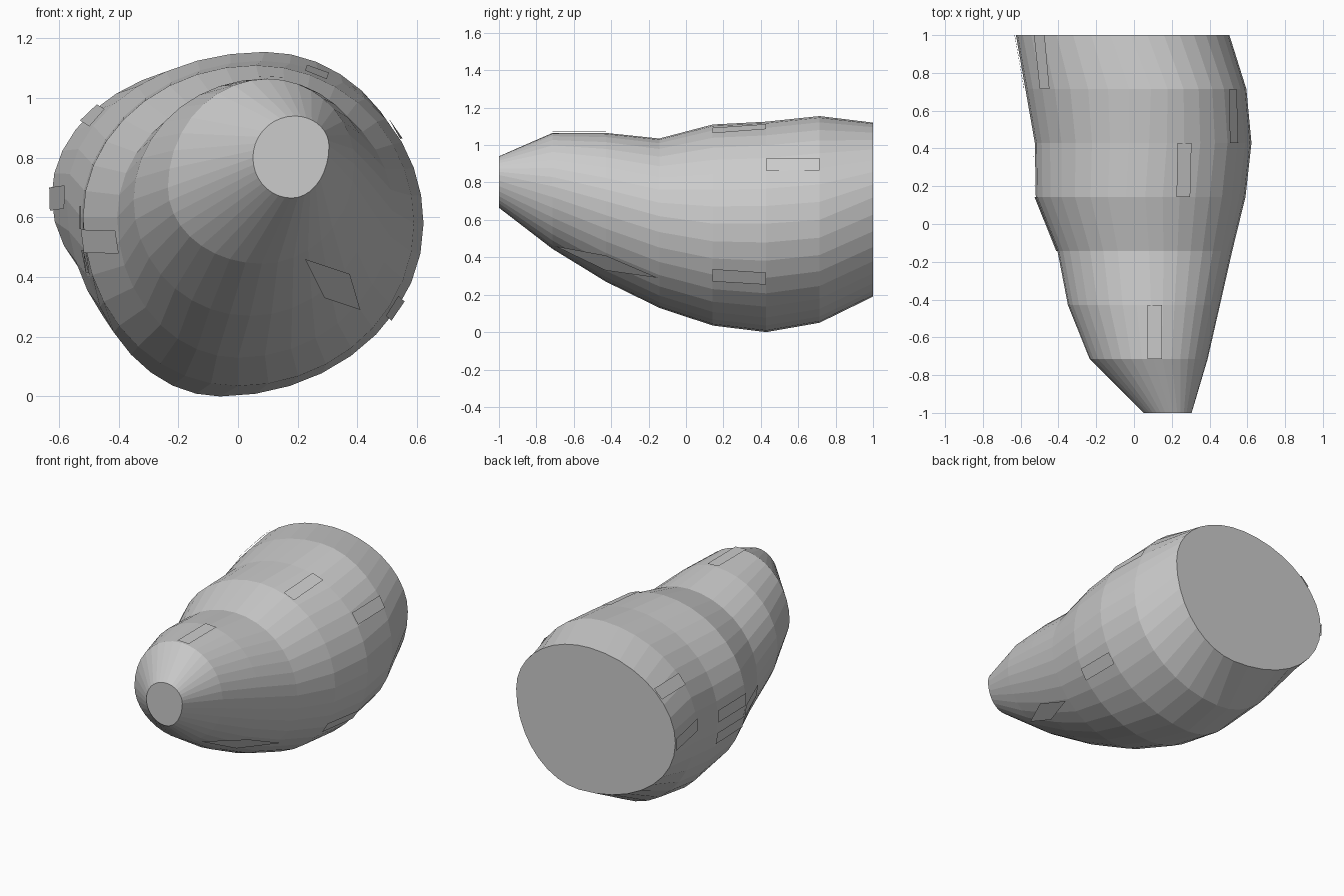
import bpy
import math
from mathutils import Vector

if "Cube" in bpy.data.objects:
    bpy.data.objects.remove(bpy.data.objects["Cube"])

SIDES = 36

# Cross-sections front to back: y, right (x,z), top (x,z), left (x,z), bottom (x,z)
RINGS = [
    (-1.000, (.305, .84), (.19, .94), (.05, .80), (.18, .665)),
    (-0.714, (.390, .78), (.10, 1.065), (-.235, .70), (.08, .445)),
    (-0.429, (.455, .70), (.09, 1.065), (-.35, .66), (.04, .27)),
    (-0.143, (.520, .62), (.08, 1.035), (-.405, .60), (.0, .13)),
    (0.143, (.590, .58), (.06, 1.11), (-.52, .60), (.0, .035)),
    (0.429, (.622, .58), (.08, 1.125), (-.525, .60), (-.06, .0)),
    (0.714, (.595, .60), (.09, 1.155), (-.575, .66), (-.05, .05)),
    (1.000, (.505, .72), (-.02, 1.12), (-.625, .67), (.06, .19)),
]


def ring_point(i, t):
    """Point on a lopsided oval built from four quarter-ellipses."""
    y, right, top, left, bottom = RINGS[i]
    c, s = math.cos(t), math.sin(t)
    side = right if c >= 0 else left
    cap = top if s >= 0 else bottom
    x = cap[0] + (side[0] - cap[0]) * abs(c)
    z = side[1] + (cap[1] - side[1]) * abs(s)
    return Vector((x, y, z))


def make_object(name, verts, faces):
    mesh = bpy.data.meshes.new(name)
    mesh.from_pydata(verts, [], faces)
    mesh.update()
    obj = bpy.data.objects.new(name, mesh)
    bpy.context.collection.objects.link(obj)
    return obj


# Body: lofted, faceted shell closed at both ends
verts = [ring_point(i, 2 * math.pi * k / SIDES)
         for i in range(len(RINGS)) for k in range(SIDES)]
faces = []
for i in range(len(RINGS) - 1):
    a, b = i * SIDES, (i + 1) * SIDES
    for k in range(SIDES):
        n = (k + 1) % SIDES
        faces.append((a + k, a + n, b + n, b + k))
faces.append(tuple(reversed(range(SIDES))))
faces.append(tuple(range(len(verts) - SIDES, len(verts))))
make_object("body_shell", verts, faces)


def edge_pair(i, x, z, width):
    """Two points straddling the place on ring i nearest to (x, z)."""
    near = Vector((x, RINGS[i][0], z))
    t = min((math.radians(d) for d in range(360)),
            key=lambda a: (ring_point(i, a) - near).length)
    p = ring_point(i, t)
    tangent = (ring_point(i, t + .02) - ring_point(i, t - .02)).normalized()
    out = Vector((tangent.z, 0, -tangent.x)) * .007
    return p + out - tangent * width / 2, p + out + tangent * width / 2


def panel(name, i, start, end):
    """Flat plate on the shell between ring i and the next ring."""
    a, b = edge_pair(i, *start, .078)
    c, d = edge_pair(i + 1, *end, .078)
    make_object(name, [a, b, d, c], [(0, 1, 2, 3)])


# Plates scattered over the shell
panel("nose_top_plate", 1, (.108, 1.065), (.108, 1.065))
panel("upper_right_plate", 4, (.255, 1.07), (.265, 1.09))
panel("right_rear_plate", 5, (.52, .885), (.52, .89))
panel("lower_right_plate", 4, (.52, .30), (.53, .295))
panel("left_front_plate", 3, (-.405, .52), (-.52, .52))
panel("left_upper_plate", 4, (-.52, .60), (-.525, .60))
panel("left_lower_plate", 4, (-.50, .45), (-.51, .45))
panel("left_rear_upper_plate", 6, (-.46, .92), (-.47, .92))
panel("left_rear_lower_plate", 6, (-.575, .665), (-.625, .665))

# Diamond-shaped plate under the nose
make_object("nose_under_plate",
            [(.225, -.70, .46), (.29, -.43, .33), (.41, -.15, .29), (.375, -.43, .41)],
            [(0, 1, 2, 3)])
